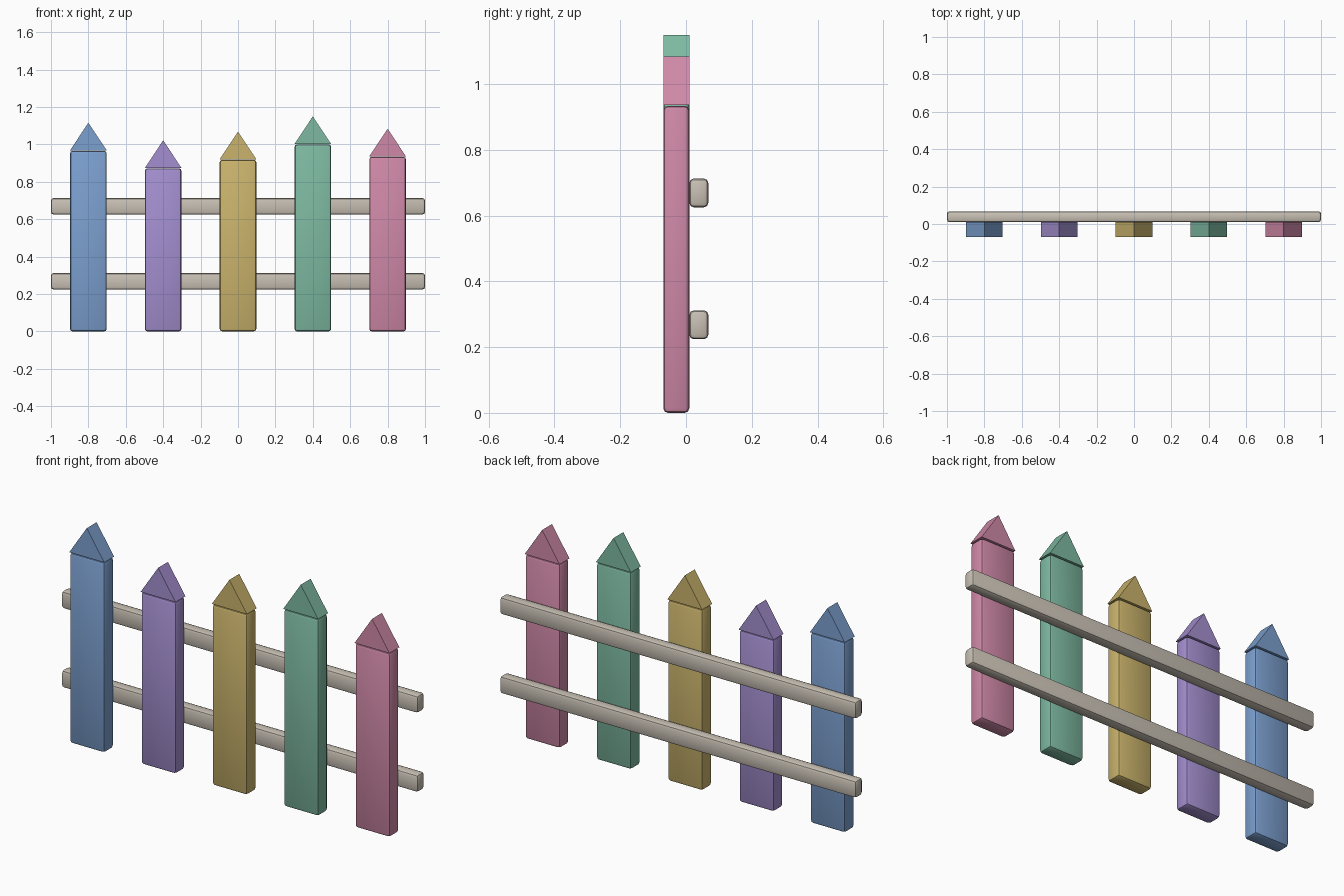
import bpy
import bmesh

if "Cube" in bpy.data.objects:
    bpy.data.objects.remove(bpy.data.objects["Cube"])


def srgb(hex_code):
    out = []
    for i in (0, 2, 4):
        c = int(hex_code[i:i + 2], 16) / 255
        out.append(c / 12.92 if c <= 0.04045 else ((c + 0.055) / 1.055) ** 2.4)
    return (*out, 1)


def material(name, hex_code):
    m = bpy.data.materials.new(name)
    m.diffuse_color = srgb(hex_code)
    m.use_nodes = True
    m.node_tree.nodes["Principled BSDF"].inputs["Base Color"].default_value = m.diffuse_color
    return m


def add_object(name, bm, mat):
    bmesh.ops.recalc_face_normals(bm, faces=bm.faces[:])
    me = bpy.data.meshes.new(name)
    bm.to_mesh(me)
    bm.free()
    me.materials.append(mat)
    ob = bpy.data.objects.new(name, me)
    bpy.context.collection.objects.link(ob)
    return ob


def rounded_box(name, lo, hi, bevel, mat):
    bm = bmesh.new()
    bmesh.ops.create_cube(bm, size=1)
    for v in bm.verts:
        for i in range(3):
            v.co[i] = lo[i] if v.co[i] < 0 else hi[i]
    ob = add_object(name, bm, mat)
    mod = ob.modifiers.new("rounded_edges", "BEVEL")
    mod.width = bevel
    mod.segments = 2
    bpy.context.view_layer.objects.active = ob
    ob.select_set(True)
    bpy.ops.object.modifier_apply(modifier=mod.name)
    bpy.ops.object.shade_smooth_by_angle()
    ob.select_set(False)


def roof_cap(name, x, z, mat):
    # triangular prism with its ridge running front to back
    bm = bmesh.new()
    outline = [(x - HALF, z), (x + HALF, z), (x, z + 0.148)]
    tri = bm.faces.new([bm.verts.new((px, FRONT, pz)) for px, pz in outline])
    ext = bmesh.ops.extrude_face_region(bm, geom=[tri])["geom"]
    for v in ext:
        if isinstance(v, bmesh.types.BMVert):
            v.co.y = BACK
    add_object(name, bm, mat)


HALF, FRONT, BACK = 0.098, -0.069, 0.01

# Pickets with pointed caps
pickets = [("blue", "7CA0D0", 0.968), ("purple", "A48FD0", 0.874),
           ("yellow", "CBB46C", 0.92), ("green", "7EBAA2", 1.002),
           ("pink", "D089A8", 0.936)]
for i, (color, code, top) in enumerate(pickets):
    x = -0.8 + 0.4 * i
    mat = material(color + "_paint", code)
    rounded_box(color + "_picket", (x - HALF, FRONT, 0), (x + HALF, BACK, top - 0.002),
                0.014, mat)
    roof_cap(color + "_picket_cap", x, top, mat)

# Horizontal rails behind the pickets
wood = material("pale_grey_wood", "C8C0B4")
for name, z in (("lower_rail", 0.224), ("upper_rail", 0.625)):
    rounded_box(name, (-1, BACK, z), (1, 0.068, z + 0.088), 0.014, wood)
